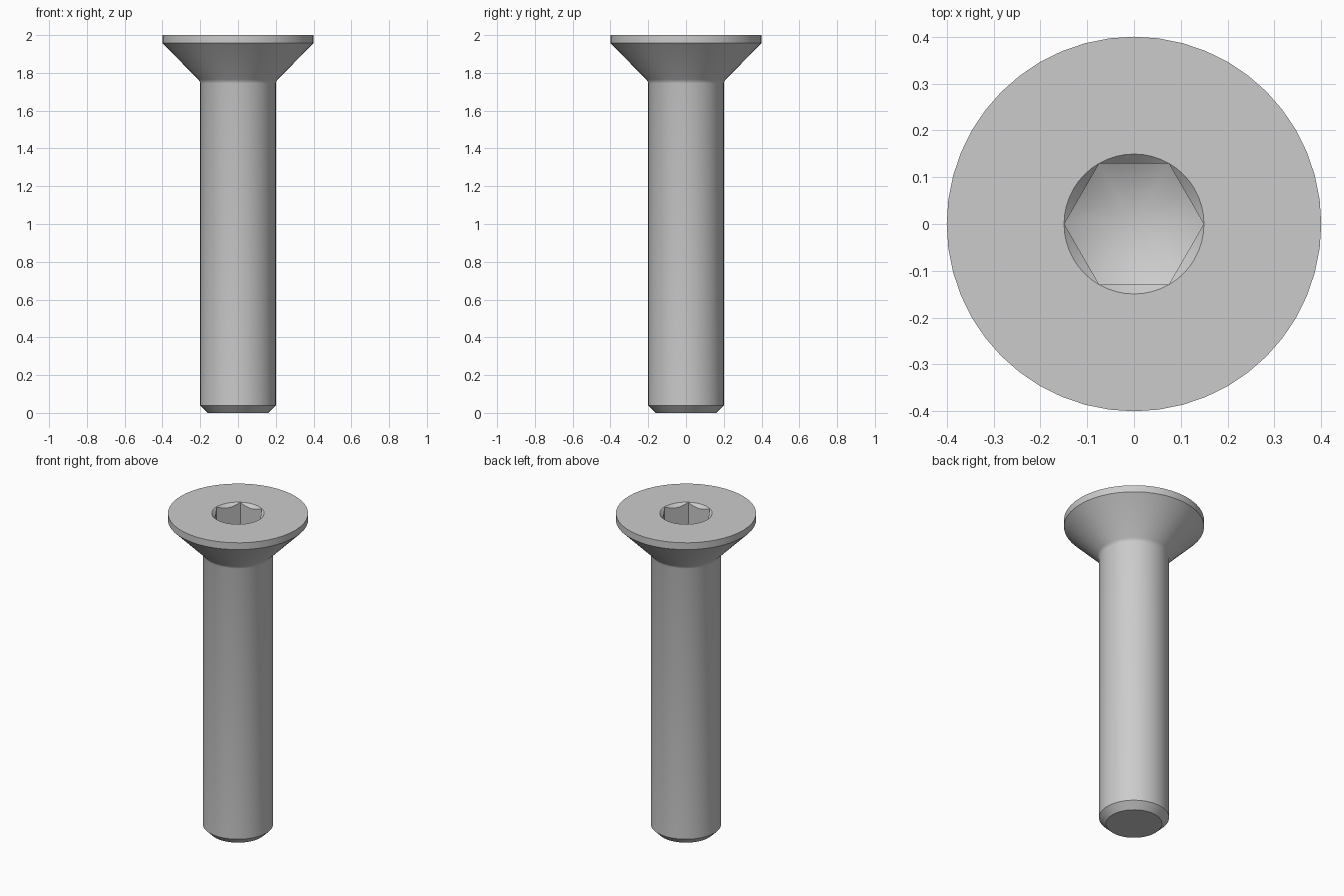
import bpy
import bmesh
import math

SEGMENTS = 48
SOCKET_R = 0.149          # corner radius of the hexagonal socket
SOCKET_DEPTH = 0.18

if "Cube" in bpy.data.objects:
    bpy.data.objects.remove(bpy.data.objects["Cube"], do_unlink=True)

steel = bpy.data.materials.new("grey steel")
steel.use_nodes = True
colour = (0.6, 0.6, 0.6, 1)
steel.diffuse_color = colour
steel.node_tree.nodes["Principled BSDF"].inputs["Base Color"].default_value = colour


def hex_radius(angle):
    """Distance from the axis to the hexagon's side, corners on the x axis."""
    off_middle = angle % (math.pi / 3) - math.pi / 6
    return SOCKET_R * math.cos(math.pi / 6) / math.cos(off_middle)


def round_ring(radius, z):
    return lambda angle: (radius, z)


def hex_ring(z, slope):
    """Hexagonal ring whose sides dip where a cone meets the flats."""
    def point(angle):
        r = hex_radius(angle)
        return r, z - (SOCKET_R - r) * slope
    return point


# Outer profile: chamfered tip, shank, small fillet, countersunk head
outer = [(0.16, 0), (0.2, 0.04), (0.2, 1.745), (0.203, 1.755),
         (0.21, 1.765), (0.4, 1.957), (0.4, 2)]
rings = [round_ring(r, z) for r, z in outer]

# Socket: bevelled mouth, hexagonal walls, drilled cone floor
floor_slope = math.tan(math.radians(30))
rings += [round_ring(SOCKET_R + 0.0005, 2),
          hex_ring(2, 1.0),
          hex_ring(2 - SOCKET_DEPTH, floor_slope)]

bm = bmesh.new()
loops = []
for ring in rings:
    loop = []
    for i in range(SEGMENTS):
        a = math.tau * i / SEGMENTS
        r, z = ring(a)
        loop.append(bm.verts.new((r * math.cos(a), r * math.sin(a), z)))
    loops.append(loop)

for low, high in zip(loops, loops[1:]):
    for i in range(SEGMENTS):
        j = (i + 1) % SEGMENTS
        bm.faces.new((low[i], low[j], high[j], high[i]))

# Flat tip and the point of the socket floor
bm.faces.new(loops[0][::-1])
apex = bm.verts.new((0, 0, 2 - SOCKET_DEPTH - SOCKET_R * floor_slope))
for i in range(SEGMENTS):
    bm.faces.new((loops[-1][i], loops[-1][(i + 1) % SEGMENTS], apex))

bmesh.ops.recalc_face_normals(bm, faces=bm.faces)
mesh = bpy.data.meshes.new("countersunk_screw")
bm.to_mesh(mesh)
bm.free()
mesh.materials.append(steel)

screw = bpy.data.objects.new("countersunk_screw", mesh)
bpy.context.collection.objects.link(screw)
bpy.ops.object.select_all(action="DESELECT")
screw.select_set(True)
bpy.context.view_layer.objects.active = screw
bpy.ops.object.shade_smooth_by_angle(angle=math.radians(30))
